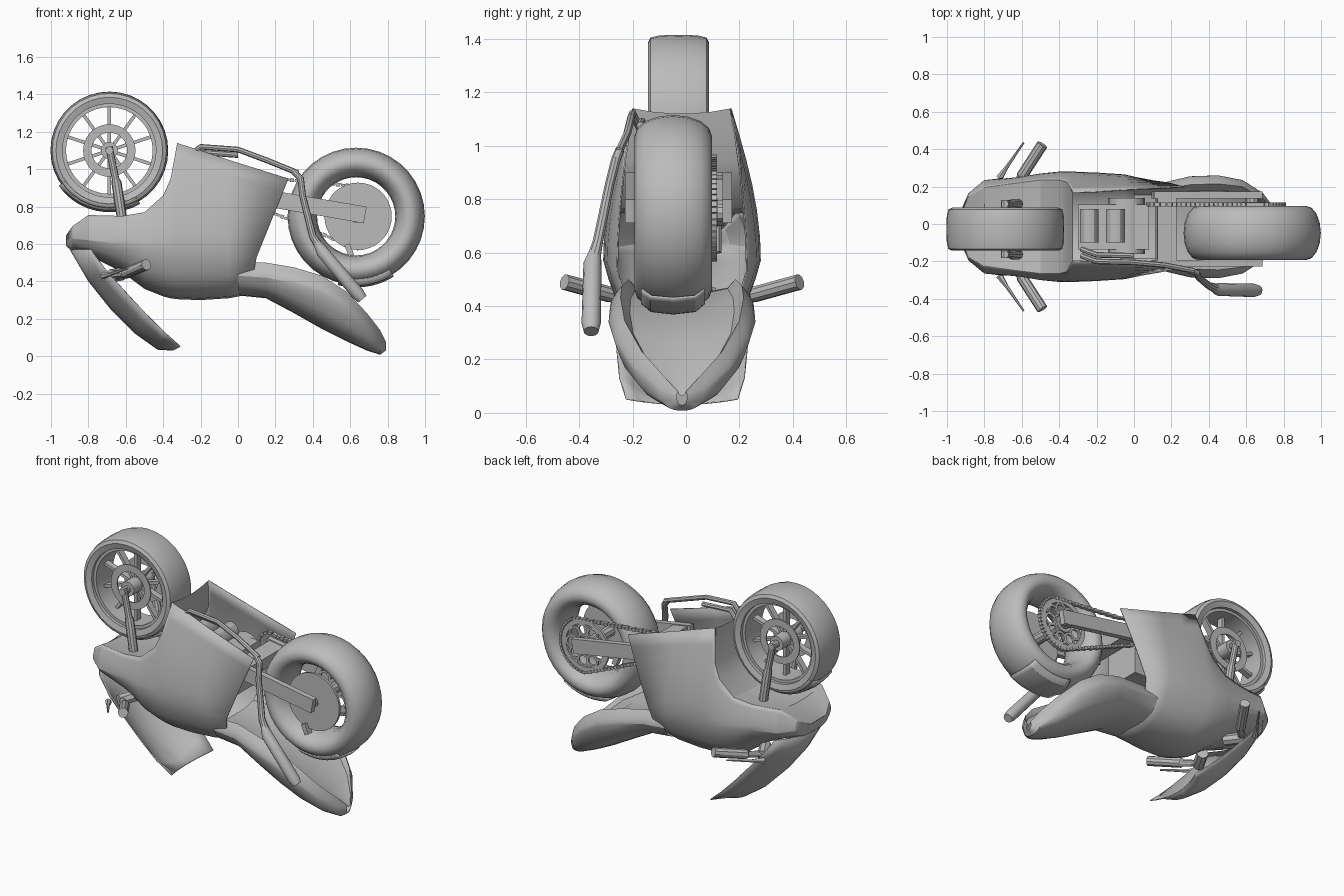
import bpy, bmesh, math
from math import sin, cos, pi, radians
from mathutils import Vector

if "Cube" in bpy.data.objects:
    bpy.data.objects.remove(bpy.data.objects["Cube"])

MID = -0.015          # centre plane of the bike
GREY = bpy.data.materials.new("plain grey")
GREY.use_nodes = True
GREY.diffuse_color = (0.5, 0.5, 0.5, 1)
GREY.node_tree.nodes["Principled BSDF"].inputs["Base Color"].default_value = (0.5, 0.5, 0.5, 1)


def finish(name, bm, angle=30, thick=0):
    bmesh.ops.remove_doubles(bm, verts=bm.verts, dist=0.0005)
    bmesh.ops.recalc_face_normals(bm, faces=bm.faces)
    me = bpy.data.meshes.new(name)
    bm.to_mesh(me)
    bm.free()
    me.materials.append(GREY)
    ob = bpy.data.objects.new(name, me)
    bpy.context.collection.objects.link(ob)
    if thick:
        ob.modifiers.new("shell", "SOLIDIFY").thickness = thick
    bpy.ops.object.select_all(action="DESELECT")
    ob.select_set(True)
    bpy.context.view_layer.objects.active = ob
    bpy.ops.object.shade_smooth_by_angle(angle=radians(angle))
    return ob


def grid(bm, rows, closed=False):
    vs = [[bm.verts.new(p) for p in r] for r in rows]
    for a, b in zip(vs, vs[1:]):
        n = len(a)
        for i in range(n if closed else n - 1):
            j = (i + 1) % n
            bm.faces.new((a[i], a[j], b[j], b[i]))
    return vs


def spin(t):
    return Vector((cos(t), 0, sin(t)))


def lathe(name, centre, profile, segs=36, angle=30):
    """Revolve (radius, y) points about an axle along y."""
    bm = bmesh.new()
    rows = [[centre + spin(2 * pi * k / segs) * r + Vector((0, y, 0)) for r, y in profile]
            for k in range(segs + 1)]
    grid(bm, rows, True)
    return finish(name, bm, angle)


def ring(name, centre, r0, r1, half, segs=36):
    return lathe(name, centre, [(r0, -half), (r1, -half), (r1, half), (r0, half)], segs)


def tube(name, pts, rs, segs=10):
    """Straight-jointed tube with one radius per point."""
    pts = [Vector(p) for p in pts]
    bm = bmesh.new()
    rows = []
    for i, p in enumerate(pts):
        d = (pts[min(i + 1, len(pts) - 1)] - pts[max(i - 1, 0)]).normalized()
        u = d.cross(Vector((0, 1, 0.01))).normalized()
        v = d.cross(u)
        rows.append([p + (u * cos(t) + v * sin(t)) * rs[i]
                     for t in [2 * pi * k / segs for k in range(segs)]])
    vs = grid(bm, rows, True)
    bm.faces.new(vs[0])
    bm.faces.new(vs[-1])
    return finish(name, bm)


def bars(name, items):
    """Boxes given as (start, end, height, width), running in the xz plane."""
    bm = bmesh.new()
    for a, b, h, w in items:
        a, b = Vector(a), Vector(b)
        v = Vector((0, 1, 0))
        u = (b - a).normalized().cross(v).normalized()
        rows = [[p + u * s * h / 2 + v * t * w / 2 for s, t in
                 ((-1, -1), (1, -1), (1, 1), (-1, 1))] for p in (a, b)]
        vs = grid(bm, rows, True)
        bm.faces.new(vs[0])
        bm.faces.new(vs[1])
    return finish(name, bm)


def section(top, mid, bottom, n=6):
    """U-shaped rib through (x, z, half width) top and mid points and a low centre point."""
    half = []
    for k in range(n):
        t = k / n
        half.append([top[0] + (mid[0] - top[0]) * t, top[2] + (mid[2] - top[2]) * sin(t * pi / 2),
                     top[1] + (mid[1] - top[1]) * t])
    for k in range(n + 1):
        t = k / n * pi / 2
        inset = 1 if k == 0 else .96
        half.append([mid[0] + (bottom[0] - mid[0]) * sin(t), mid[2] * inset * cos(t) ** 0.8,
                     mid[1] + (bottom[1] - mid[1]) * sin(t)])
    left = [(x, MID + y, z) for x, y, z in half]
    return left + [(x, MID - y, z) for x, y, z in half[-2::-1]]


def upright(x, zt, wt, zm, wm, zb):
    return section((x, zt, wt), (x, zm, wm), (x, zb))


# Main fairing and tank: a trough open over the engine
ribs = [upright(*r) for r in (
    (-0.92, .645, .08, .62, .10, .59), (-0.885, .695, .16, .63, .18, .56),
    (-0.80, .755, .21, .62, .25, .54), (-0.62, .75, .235, .60, .265, .45),
    (-0.50, .77, .25, .58, .285, .36), (-0.40, .86, .25, .57, .295, .32),
    (-0.36, .95, .24, .57, .295, .31), (-0.325, 1.14, .185, .57, .295, .305),
    (-0.20, 1.10, .19, .57, .29, .30), (-0.05, 1.05, .20, .56, .28, .31))]
ribs.append(section((0.27, .95, .215), (0.10, .53, .245), (0.06, .33)))
bm = bmesh.new()
grid(bm, ribs)
finish("side_fairing", bm, 25, 0.006)

# Concave cowl facing the front wheel, and the nose cap
bm = bmesh.new()
cowl = [[(r[0][0], MID + (r[0][1] - MID) * s, r[0][2] - 0.02 * (1 - s * s))
         for s in (-1, -.6, -.2, .2, .6, 1)] for r in ribs[:8]]
grid(bm, cowl)
finish("front_cowl", bm)
bm = bmesh.new()
bm.faces.new([bm.verts.new(p) for p in ribs[0]])
finish("nose_cap", bm)

# Tail with a shallow wheel well
tail = [upright(*r) for r in (
    (0.00, .50, .20, .43, .23, .325), (0.15, .50, .20, .42, .235, .31),
    (0.30, .475, .225, .39, .27, .23), (0.45, .43, .23, .34, .275, .145),
    (0.58, .345, .215, .26, .25, .08), (0.69, .23, .15, .16, .18, .03),
    (0.76, .14, .07, .08, .085, .008), (0.79, .08, .015, .06, .02, .03))]
bm = bmesh.new()
grid(bm, tail)
grid(bm, [[(r[0][0], MID + (r[0][1] - MID) * s, r[0][2] - d * (r[0][2] - r[12][2]))
           for s, d in ((-1, 0), (-.85, .18), (-.4, .28), (.4, .28), (.85, .18), (1, 0))]
          for r in tail])
finish("tail", bm)

# Curved windscreen
screen = []
for cx, cz, sx, sz, w in ((-.90, .57, -.79, .57, .25), (-.80, .40, -.71, .46, .26),
                          (-.68, .25, -.62, .36, .255), (-.55, .12, -.50, .23, .245),
                          (-.43, .035, -.40, .13, .235), (-.35, .03, -.31, .05, .21)):
    screen.append([(cx + (sx - cx) * s * s, MID + w * s, cz + (sz - cz) * s * s)
                   for s in [k / 5 - 1 for k in range(11)]])
bm = bmesh.new()
grid(bm, screen)
finish("windscreen", bm, 30, 0.006)

# Front wheel
FW = Vector((-0.688, -0.028, 1.10))
lathe("front_tyre", FW, [(.25, -.105), (.285, -.115), (.305, -.105), (.313, -.07), (.315, 0),
                         (.313, .07), (.305, .105), (.285, .115), (.25, .105), (.25, 0)])
ring("front_rim", FW, .232, .252, .085)
ring("front_hub", FW, .015, .045, .10, 20)
bars("front_spokes", [(FW + spin(t) * .04, FW + spin(t) * .235, .018, .04)
                      for t in [2 * pi * k / 10 + pi / 10 for k in range(10)]])
for y in (-.065, .065):
    ring("front_brake_disc", FW + Vector((0, y, 0)), .095, .14, .004)
tube("front_axle", [FW - Vector((0, .155, 0)), FW + Vector((0, .155, 0))], [.022] * 2)

# Rear wheel
RW = Vector((0.632, -0.048, 0.748))
lathe("rear_tyre", RW, [(.288 + .079 * cos(t), .145 * sin(t)) for t in
                        [2 * pi * k / 16 for k in range(16)]], 36, 60)
ring("rear_brake_disc", RW + Vector((0.01, -.10, 0)), .03, .18, .008)
tube("rear_axle", [RW + Vector((0, -.17, 0)), RW + Vector((0, .22, 0))], [.035] * 2)
bars("rear_caliper", [(RW + Vector((-.05, -.11, -.15)), RW + Vector((-.025, -.11, -.21)), .03, .04)])

# Fenders hugging each tyre
for name, c, r, w, a0, a1 in (("front_fender", FW, .33, .115, 215, 300),
                              ("rear_fender", RW, .38, .12, 255, 302)):
    bm = bmesh.new()
    grid(bm, [[c + spin(radians(a0 + (a1 - a0) * k / 10)) * (r - .04 * s ** 4) + Vector((0, w * s, 0))
               for s in (-1, -.7, 0, .7, 1)] for k in range(11)])
    finish(name, bm, 30, 0.008)

# Sprocket with ring-shaped openings
SP = Vector((RW.x, 0.105, RW.z))
ring("sprocket_rim", SP, .135, .165, .008)
ring("sprocket_hub", SP, .02, .055, .012, 20)
for k in range(9):
    ring("sprocket_eye", SP + spin(2 * pi * k / 9) * .097, .028, .042, .006, 14)

# Chain links around both sprockets
G = Vector((0.16, 0.105, 0.87))
tilt = math.atan2(SP.z - G.z, SP.x - G.x)
path = [SP + spin(tilt - 1.3 + 2.6 * k / 20) * .175 for k in range(21)]
path += [G + spin(tilt + 1.35 + 3.58 * k / 10) * .09 for k in range(11)]
links = []
for a, b in zip(path, path[1:] + path[:1]):
    n = max(1, round((b - a).length / .025))
    for k in range(n):
        links.append((a.lerp(b, k / n), a.lerp(b, (k + .85) / n), .014 + .006 * (k % 2), .022))
bars("chain", links)

# Swingarm
bars("swingarm", [((0.10, y, .855), (0.68, y, .755), .09, .035) for y in (-.21, .155)]
     + [((0.12, -.025, .85), (0.22, -.025, .835), .08, .36)])

# Fork legs, handlebars, levers
for s in (-1, 1):
    tube("fork_leg", [(-.69, FW.y + s * .135, 1.12), (-.655, FW.y + s * .135, .95),
                      (-.65, FW.y + s * .135, .93), (-.60, FW.y + s * .135, .60)], [.02, .02, .027, .027])
    tube("handlebar", [(-.68, MID + s * .18, .43), (-.61, MID + s * .26, .44),
                       (-.60, MID + s * .27, .443), (-.49, MID + s * .44, .49)],
         [.02, .02, .03, .03])
    tube("lever", [(-.72, MID + s * .26, .43), (-.68, MID + s * .32, .44),
                   (-.59, MID + s * .45, .47)], [.02, .01, .005], 6)
    tube("clamp", [(-.62, MID + s * .10, .44), (-.68, MID + s * .21, .43)], [.035] * 2, 8)

# Engine block with cylinders
bars("engine_block", [((-.30, MID, .76), (.08, MID, .76), .26, .24)])
for x in (-.24, -.10):
    tube("cylinder", [(x, -.10, .92), (x, .08, .92)], [.05] * 2, 12)
tube("crank_cover", [(-.04, -.16, .80), (-.04, .14, .80)], [.10] * 2, 16)

# Exhaust: twin headers joining a muffler
for dy, dz, n in ((0, 0, 5), (.035, -.03, 3)):
    tube("exhaust_header", [(-.28, -.17 + dy, 1.06 + dz), (-.20, -.20 + dy, 1.12 + dz),
                            (0, -.205 + dy, 1.105 + dz), (.16, -.22 + dy, 1.045 + dz),
                            (.32, -.25 + dy, .98 + dz)][:n], [.015] * n, 8)
tube("exhaust_pipe", [(.30, -.247, .985), (.335, -.262, .95), (.345, -.285, .86),
                      (.40, -.33, .64), (.44, -.345, .58)], [.017, .018, .018, .02, .026])
tube("muffler", [(.42, -.34, .61), (.45, -.35, .56), (.64, -.355, .335), (.665, -.355, .305)],
     [.02, .034, .036, .028], 12)
